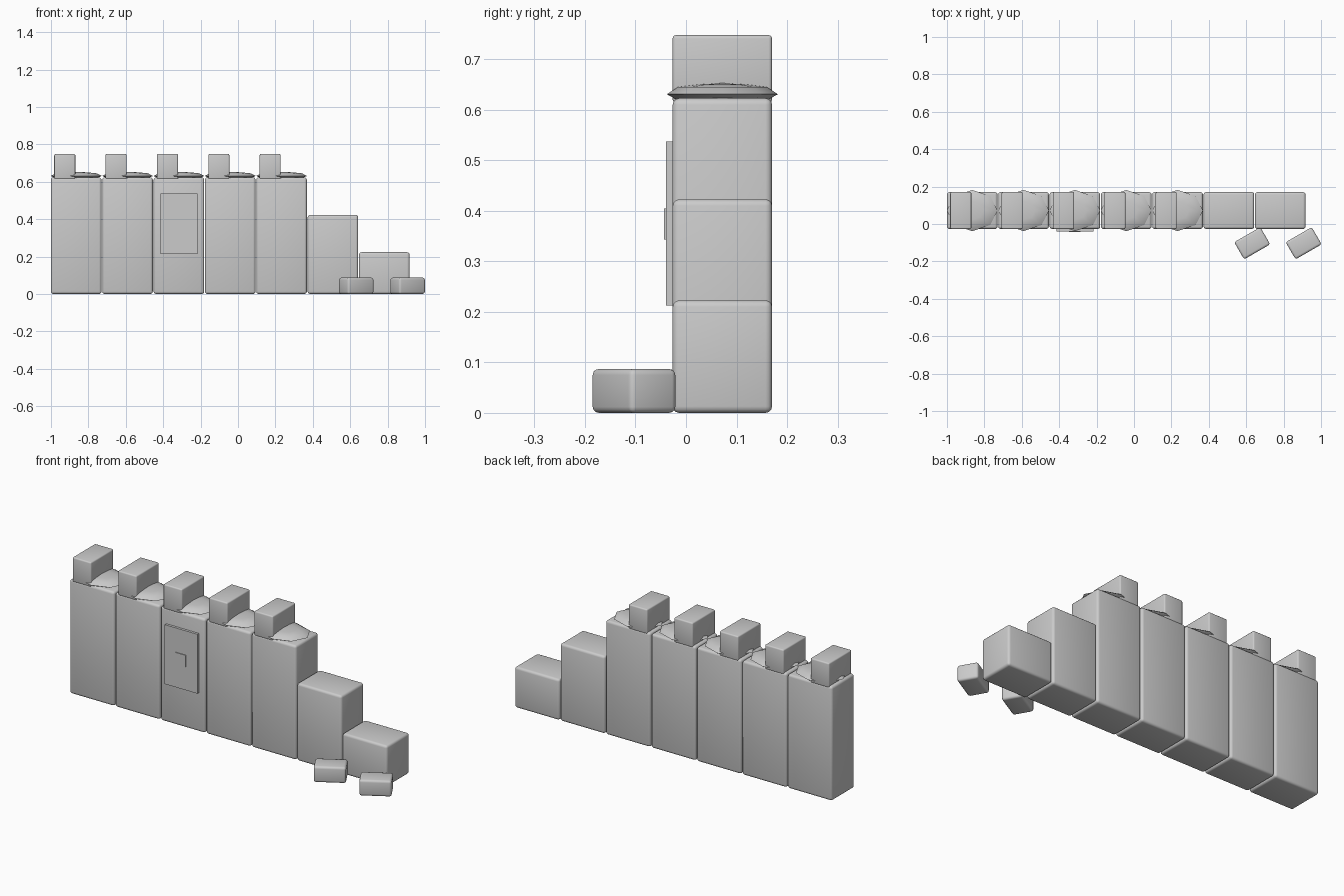
import bpy, bmesh, math

if "Cube" in bpy.data.objects:
    bpy.data.objects.remove(bpy.data.objects["Cube"])

stone = bpy.data.materials.new("stone_grey")
stone.diffuse_color = (0.6, 0.6, 0.6, 1)
stone.use_nodes = True
stone.node_tree.nodes["Principled BSDF"].inputs["Base Color"].default_value = stone.diffuse_color


def finish(obj, angle):
    obj.data.materials.append(stone)
    bpy.ops.object.select_all(action='DESELECT')
    obj.select_set(True)
    bpy.context.view_layer.objects.active = obj
    bpy.ops.object.shade_smooth_by_angle(angle=math.radians(angle))


def block(name, center, size, bevel=0.0, turn=0.0):
    """Box with rounded edges, optionally turned about z."""
    bm = bmesh.new()
    bmesh.ops.create_cube(bm, size=1)
    bmesh.ops.scale(bm, vec=size, verts=bm.verts)
    if bevel:
        bmesh.ops.bevel(bm, geom=bm.edges[:], offset=bevel, segments=3,
                        profile=0.5, affect='EDGES')
    mesh = bpy.data.meshes.new(name)
    bm.to_mesh(mesh)
    bm.free()
    obj = bpy.data.objects.new(name, mesh)
    obj.location = center
    obj.rotation_euler.z = turn
    bpy.context.collection.objects.link(obj)
    finish(obj, 60 if bevel else 30)
    return obj


def mound(name, x, y):
    """Flat eight-sided cap with a sharp rim and a domed top."""
    sides = 8
    # scale of the rim outline, height
    rings = [(0.82, 0.620), (1.0, 0.631), (0.80, 0.645), (0.45, 0.650)]
    bm = bmesh.new()
    loops = []
    for s, z in rings:
        loops.append([bm.verts.new((x + 0.136 * s * math.cos(2 * math.pi * i / sides),
                                    y + 0.110 * s * math.sin(2 * math.pi * i / sides), z))
                      for i in range(sides)])
    for a, b in zip(loops, loops[1:]):
        for i in range(sides):
            j = (i + 1) % sides
            bm.faces.new((a[i], a[j], b[j], b[i]))
    bm.faces.new(loops[0][::-1])
    peak = bm.verts.new((x, y, 0.653))
    for i in range(sides):
        bm.faces.new((loops[-1][i], loops[-1][(i + 1) % sides], peak))
    mesh = bpy.data.meshes.new(name)
    bm.to_mesh(mesh)
    bm.free()
    obj = bpy.data.objects.new(name, mesh)
    bpy.context.collection.objects.link(obj)
    finish(obj, 40)


PITCH, FIRST, MID_Y = 0.2745, -0.865, 0.072

# Wall columns: five full height, then two stepping down
for i, h in enumerate([0.623] * 5 + [0.423, 0.223]):
    x = FIRST + i * PITCH
    block(f"wall_column_{i + 1}", (x, MID_Y, h / 2), (0.27, 0.197, h), 0.013)
    if i < 5:
        # Battlement block and domed cap on each tall column
        block(f"battlement_{i + 1}", (x - 0.061, MID_Y, 0.681), (0.113, 0.197, 0.134), 0.007)
        mound(f"cap_{i + 1}", x, MID_Y)

# Front panel with a small raised plate
px = FIRST + 2 * PITCH
block("panel", (px, -0.027, 0.375), (0.197, 0.026, 0.324))
block("panel_plate", (px, -0.037, 0.374), (0.062, 0.014, 0.062))

# Loose stones in front of the low end
for i, x in enumerate((0.632, 0.907)):
    block(f"loose_stone_{i + 1}", (x, -0.103, 0.0435), (0.161, 0.106, 0.087), 0.012,
          math.radians(30))
